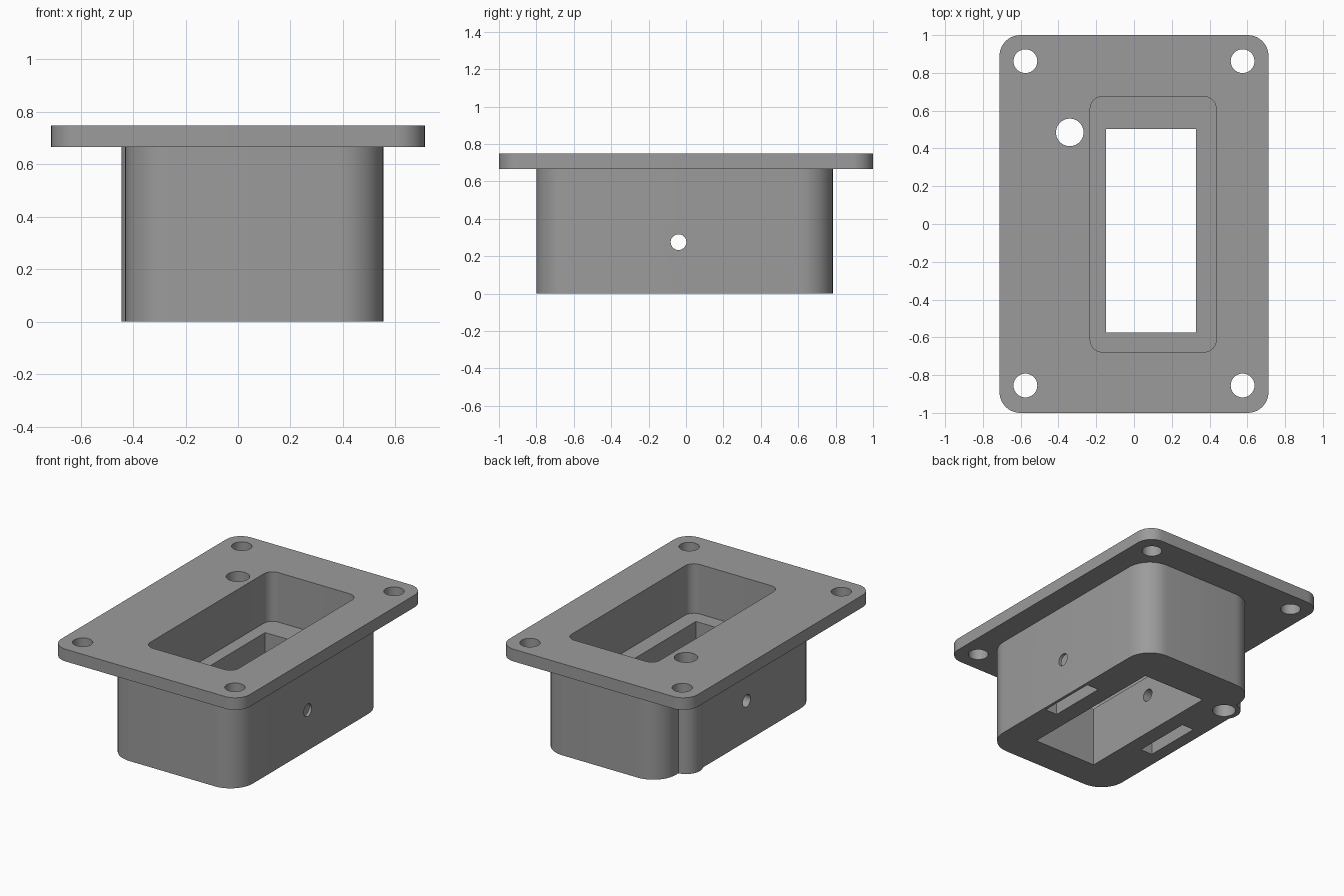
import bpy, bmesh, math
from mathutils import Vector, Matrix

if "Cube" in bpy.data.objects:
    bpy.data.objects.remove(bpy.data.objects["Cube"])

grey = bpy.data.materials.new("matte_grey")
grey.diffuse_color = (0.33, 0.33, 0.33, 1)
grey.use_nodes = True
grey.node_tree.nodes["Principled BSDF"].inputs["Base Color"].default_value = grey.diffuse_color


def prism(name, corners, z0, z1, steps=10):
    """Extrude a counter-clockwise outline of (x, y, radius) corners."""
    pts = []
    n = len(corners)
    for i, (x, y, r) in enumerate(corners):
        p = Vector((x, y))
        if r == 0:
            pts.append(p)
            continue
        a = (Vector(corners[i - 1][:2]) - p).normalized()
        b = (Vector(corners[(i + 1) % n][:2]) - p).normalized()
        c = p + (a + b) * r          # right-angled corners
        for k in range(steps + 1):
            t = k / steps * math.pi / 2
            pts.append(c - b * r * math.cos(t) - a * r * math.sin(t))
    bm = bmesh.new()
    face = bm.faces.new([bm.verts.new((p.x, p.y, z0)) for p in pts])
    top = bmesh.ops.extrude_face_region(bm, geom=[face])["geom"]
    bmesh.ops.translate(bm, vec=(0, 0, z1 - z0),
                        verts=[v for v in top if isinstance(v, bmesh.types.BMVert)])
    return finish(name, bm)


def box(name, x0, x1, y0, y1, z0, z1, r=0):
    return prism(name, [(x0, y0, r), (x1, y0, r), (x1, y1, r), (x0, y1, r)], z0, z1)


def cylinder(name, centre, radius, depth, axis="Z"):
    bm = bmesh.new()
    rot = Matrix.Rotation(math.pi / 2, 4, "Y") if axis == "X" else Matrix()
    bmesh.ops.create_cone(bm, cap_ends=True, segments=40, radius1=radius, radius2=radius,
                          depth=depth, matrix=Matrix.Translation(centre) @ rot)
    return finish(name, bm)


def finish(name, bm):
    bmesh.ops.recalc_face_normals(bm, faces=bm.faces)
    mesh = bpy.data.meshes.new(name)
    bm.to_mesh(mesh)
    bm.free()
    mesh.materials.append(grey)
    ob = bpy.data.objects.new(name, mesh)
    bpy.context.collection.objects.link(ob)
    return ob


def combine(target, tool, operation):
    """Apply one boolean and remove the tool."""
    mod = target.modifiers.new("boolean", "BOOLEAN")
    mod.object, mod.operation, mod.solver = tool, operation, "EXACT"
    bpy.context.view_layer.objects.active = target
    bpy.ops.object.modifier_apply(modifier=mod.name)
    bpy.data.objects.remove(tool)


# Body, stepped in beside the screw boss
R = 0.17
housing = prism("housing", [(-0.43, -0.8, R), (0.555, -0.8, R), (0.555, 0.785, R),
                            (-0.355, 0.785, R), (-0.355, 0.485, 0), (-0.43, 0.485, 0)], 0, 0.70)

# Boss and mounting flange
combine(housing, cylinder("boss", (-0.34, 0.485, 0.35), 0.105, 0.70), "UNION")
combine(housing, box("flange", -0.712, 0.712, -1, 1, 0.665, 0.748, 0.11), "UNION")

# Upper pocket, through opening and the two blind slots underneath
cuts = [box("pocket", -0.232, 0.435, -0.678, 0.675, 0.41, 0.9, 0.065),
        box("opening", -0.147, 0.328, -0.575, 0.503, -0.1, 0.6),
        box("left_slot", -0.345, -0.255, -0.235, 0.175, -0.1, 0.4),
        box("right_slot", 0.445, 0.535, -0.235, 0.175, -0.1, 0.4)]

# Screw holes
for sx in (-1, 1):
    for y in (-0.855, 0.862):
        cuts.append(cylinder("flange_hole", (sx * 0.575, y, 0.7), 0.063, 0.4))
cuts.append(cylinder("boss_hole", (-0.34, 0.485, 0.4), 0.073, 1.2))
cuts.append(cylinder("cross_hole", (0, -0.04, 0.275), 0.042, 2, "X"))

for cut in cuts:
    combine(housing, cut, "DIFFERENCE")

# Smooth rounded corners, sharp edges elsewhere
bpy.ops.object.select_all(action="DESELECT")
housing.select_set(True)
bpy.context.view_layer.objects.active = housing
bpy.ops.object.shade_smooth_by_angle(angle=math.radians(30))
